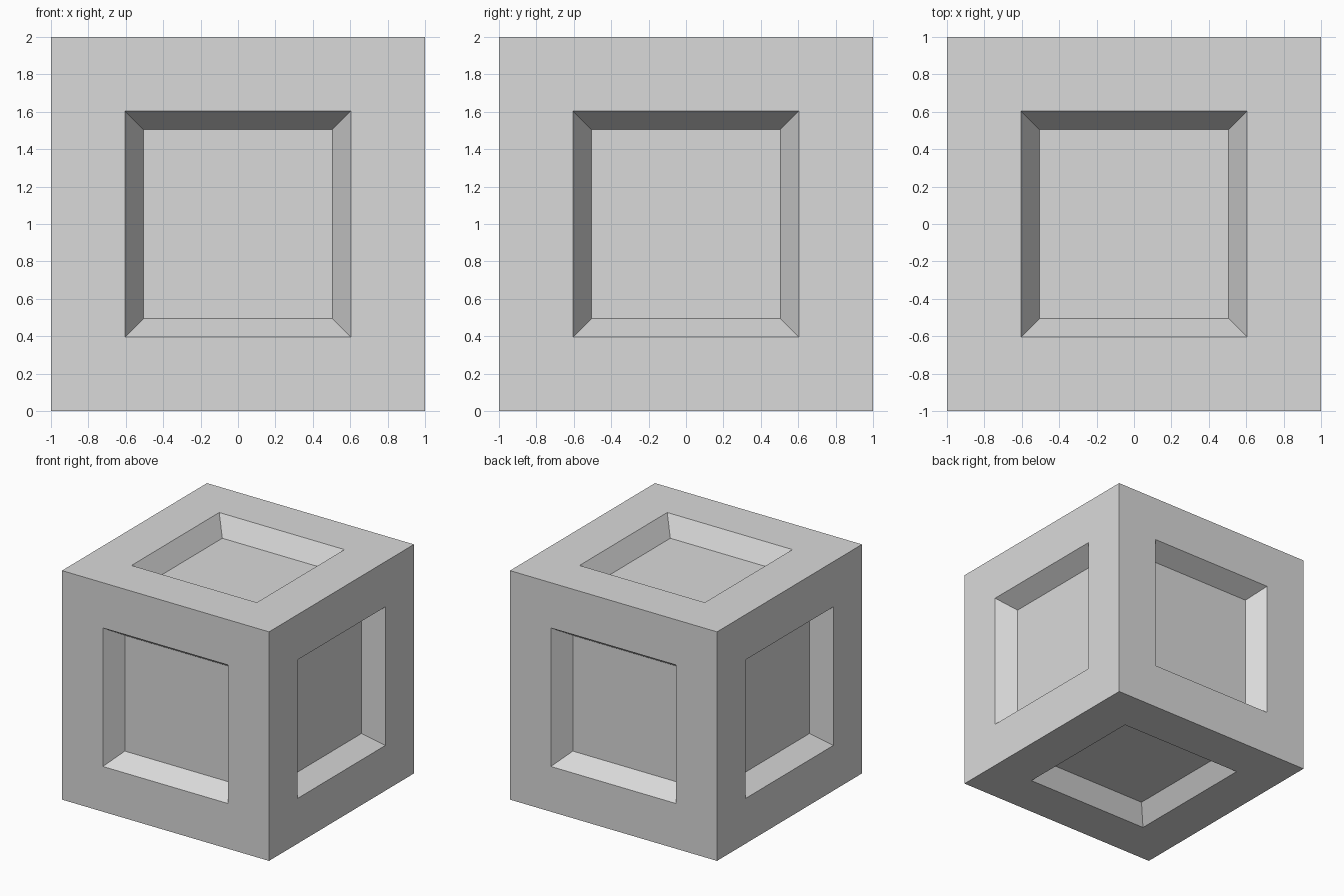
import bpy
import bmesh

# Remove the default cube
default = bpy.data.objects.get("Cube")
if default:
    bpy.data.objects.remove(default, do_unlink=True)

SIZE = 2.0
RIM = 0.395      # width of the flat frame around each recess
SLOPE = 0.10     # inward run of the recess walls
DEPTH = 0.16     # depth of the recess floor


def make_material(name, color):
    mat = bpy.data.materials.new(name)
    mat.use_nodes = True
    mat.diffuse_color = color
    bsdf = next(n for n in mat.node_tree.nodes if n.type == "BSDF_PRINCIPLED")
    bsdf.inputs["Base Color"].default_value = color
    return mat


# Solid block standing on the ground
bm = bmesh.new()
bmesh.ops.create_cube(bm, size=SIZE)
bmesh.ops.translate(bm, verts=bm.verts, vec=(0, 0, SIZE / 2))

# Flat frame on every side, then a sunken panel with sloping walls
panels = list(bm.faces)
bmesh.ops.inset_individual(bm, faces=panels, thickness=RIM, use_even_offset=True)
bmesh.ops.inset_individual(bm, faces=panels, thickness=SLOPE, depth=-DEPTH,
                           use_even_offset=True)
bmesh.ops.recalc_face_normals(bm, faces=bm.faces)

mesh = bpy.data.meshes.new("recessed_block")
bm.to_mesh(mesh)
bm.free()
mesh.materials.append(make_material("light_grey", (0.7, 0.7, 0.7, 1)))

block = bpy.data.objects.new("recessed_block", mesh)
bpy.context.collection.objects.link(block)
